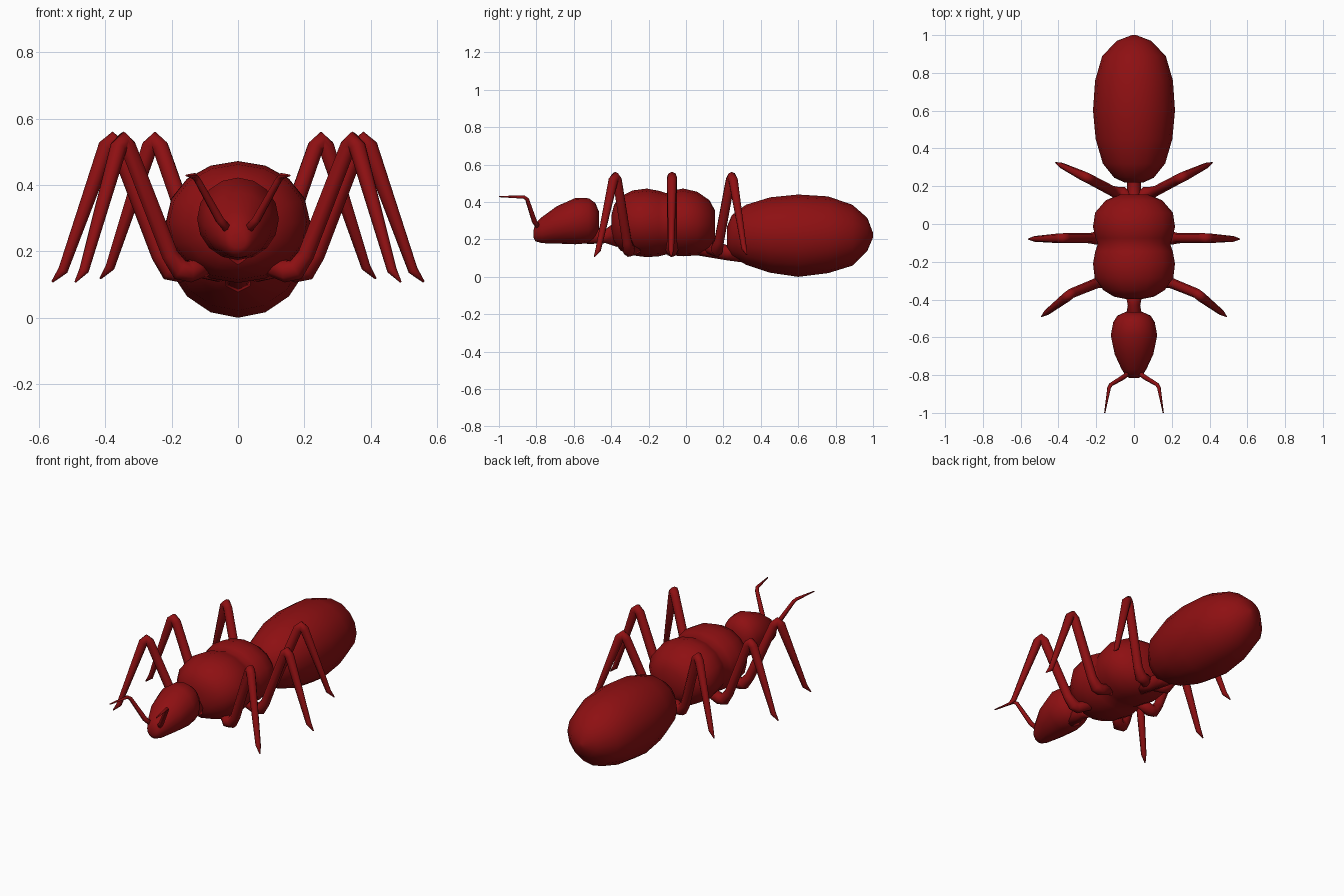
import bpy, bmesh, math
from mathutils import Vector

red = bpy.data.materials.new("dark red")
red.diffuse_color = (0.27, 0.005, 0.006, 1)


def skin(name, rings):
    """Join rings of points into a closed smooth skin."""
    bm = bmesh.new()
    rows = [[bm.verts.new(p) for p in ring] for ring in rings]
    n = len(rows[0])
    for a, b in zip(rows, rows[1:]):
        for i in range(n):
            bm.faces.new((a[i], a[(i + 1) % n], b[(i + 1) % n], b[i]))
    for row in (rows[0], rows[-1]):
        mid = bm.verts.new(sum((v.co for v in row), Vector()) / n)
        for i in range(n):
            bm.faces.new((row[i], row[(i + 1) % n], mid))
    bmesh.ops.recalc_face_normals(bm, faces=bm.faces)
    for f in bm.faces:
        f.smooth = True
    me = bpy.data.meshes.new(name)
    bm.to_mesh(me)
    bm.free()
    me.materials.append(red)
    ob = bpy.data.objects.new(name, me)
    bpy.context.collection.objects.link(ob)
    return ob


def body(name, sections, n=16):
    """Sections along y: (y, half width, bottom z, top z)."""
    rings = []
    for y, rx, lo, hi in sections:
        rings.append([Vector((rx * math.cos(t), y, (lo + hi) / 2 + (hi - lo) / 2 * math.sin(t)))
                      for t in (2 * math.pi * i / n for i in range(n))])
    return skin(name, rings)


def limb(name, path, n=8):
    """Tapered tube through (x, y, z, radius) points."""
    pts = [Vector(p[:3]) for p in path]
    rings, u = [], None
    for i, p in enumerate(pts):
        d_in = (p - pts[max(i - 1, 0)]).normalized()
        d_out = (pts[min(i + 1, len(pts) - 1)] - p).normalized()
        d = (d_in + d_out).normalized()
        u = Vector((0, 1, 0.01)) if u is None else u
        u = (u - d * u.dot(d)).normalized()
        w = d.cross(u)
        r = path[i][3]
        rings.append([p + r * (u * math.cos(t) + w * math.sin(t))
                      for t in (2 * math.pi * k / n for k in range(n))])
    return skin(name, rings)


# body
body("abdomen", [(0.22, 0.05, 0.15, 0.27), (0.245, 0.105, 0.11, 0.33), (0.32, 0.165, 0.065, 0.385),
                 (0.45, 0.203, 0.022, 0.425), (0.60, 0.217, 0.0, 0.44), (0.76, 0.206, 0.02, 0.43),
                 (0.89, 0.168, 0.06, 0.385), (0.97, 0.09, 0.14, 0.315), (1.0, 0.012, 0.21, 0.235)])
body("thorax", [(-0.398, 0.04, 0.24, 0.33), (-0.385, 0.105, 0.185, 0.385), (-0.35, 0.163, 0.14, 0.43),
                (-0.285, 0.208, 0.115, 0.462), (-0.21, 0.217, 0.105, 0.472), (-0.145, 0.205, 0.11, 0.46),
                (-0.105, 0.192, 0.12, 0.447), (-0.075, 0.203, 0.115, 0.46), (-0.015, 0.217, 0.11, 0.472),
                (0.06, 0.206, 0.115, 0.455), (0.125, 0.15, 0.15, 0.41), (0.155, 0.08, 0.20, 0.355)])
body("head", [(-0.815, 0.025, 0.21, 0.25), (-0.805, 0.042, 0.19, 0.285), (-0.77, 0.065, 0.18, 0.32),
              (-0.69, 0.102, 0.178, 0.378), (-0.59, 0.123, 0.174, 0.422), (-0.52, 0.11, 0.18, 0.42),
              (-0.485, 0.088, 0.205, 0.395), (-0.466, 0.045, 0.25, 0.35)])
body("neck", [(-0.53, 0.05, 0.175, 0.27), (-0.43, 0.033, 0.18, 0.255), (-0.37, 0.045, 0.16, 0.30)], 8)
body("waist", [(0.06, 0.05, 0.115, 0.25), (0.15, 0.036, 0.10, 0.19),
               (0.22, 0.038, 0.088, 0.17), (0.32, 0.06, 0.075, 0.2)], 8)

# legs: root x, root y, knee x, knee y, foot x, foot y, foot z
legs = {"front": (0.175, -0.305, 0.345, -0.378, 0.49, -0.49, 0.108),
        "middle": (0.205, -0.075, 0.378, -0.075, 0.56, -0.08, 0.108),
        "rear": (0.09, 0.165, 0.25, 0.245, 0.415, 0.325, 0.118)}
for side, s in (("right", 1), ("left", -1)):
    for name, (rx, ry, kx, ky, fx, fy, fz) in legs.items():
        k, f = Vector((kx, ky)), Vector((fx, fy))
        out = (f - k).normalized() * 0.018
        a = k + (f - k) * 0.82
        limb(f"{side}_{name}_leg", [
            (s * (rx - 0.10), ry + (0.06 if name == "front" else -0.07 if name == "rear" else 0), 0.165, 0.03),
            (s * (rx - 0.03), ry, 0.14, 0.034),
            (s * rx, ry, 0.145, 0.034),
            (s * (rx + 0.03), ry + (ky - ry) * 0.15, 0.19, 0.027),
            (s * (k.x - out.x), k.y - out.y, 0.515, 0.026),
            (s * k.x, k.y, 0.535, 0.026),
            (s * (k.x + out.x), k.y + out.y, 0.515, 0.026),
            (s * a.x, a.y, fz + 0.035, 0.015),
            (s * f.x, f.y, fz, 0.003)])
    # elbowed antenna
    limb(f"{side}_antenna", [
        (s * 0.025, -0.785, 0.26, 0.015), (s * 0.055, -0.81, 0.295, 0.014),
        (s * 0.122, -0.85, 0.415, 0.011), (s * 0.132, -0.867, 0.427, 0.010),
        (s * 0.155, -1.0, 0.429, 0.003)], 6)
